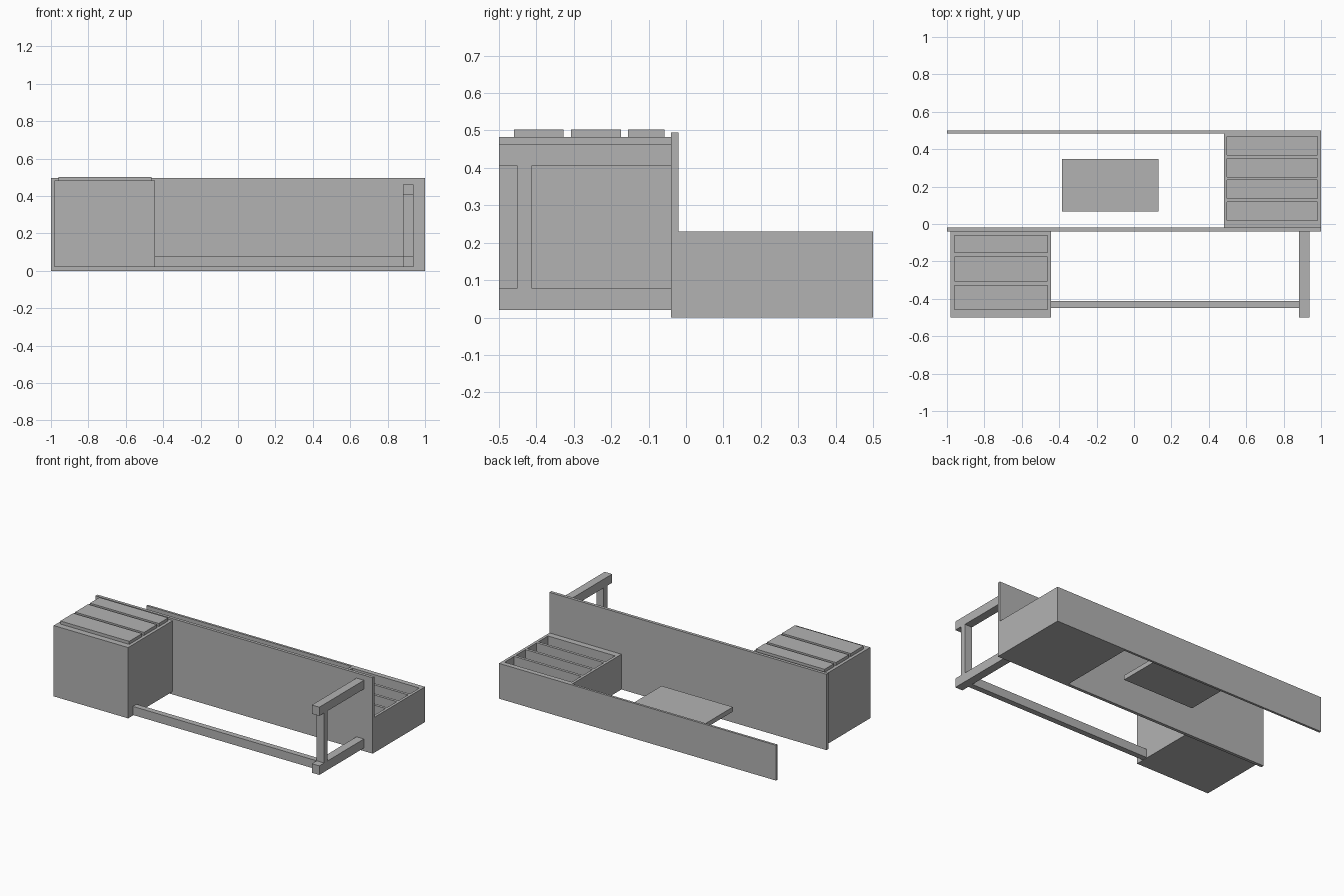
import bpy

if "Cube" in bpy.data.objects:
    bpy.data.objects.remove(bpy.data.objects["Cube"], do_unlink=True)

GREY = (0.45, 0.45, 0.45, 1)
mat = bpy.data.materials.new("plain grey")
mat.use_nodes = True
mat.diffuse_color = GREY
mat.node_tree.nodes["Principled BSDF"].inputs["Base Color"].default_value = GREY


def box(name, x, y, z):
    """Flat-sided block given by its (min, max) range on each axis."""
    spans = (x, y, z)
    bpy.ops.mesh.primitive_cube_add(size=1, location=[(a + b) / 2 for a, b in spans])
    ob = bpy.context.object
    ob.name = name
    ob.scale = [b - a for a, b in spans]
    bpy.ops.object.transform_apply(location=False, rotation=False, scale=True)
    ob.data.materials.append(mat)
    return ob


# Long upright panels
box("main_panel", (-1, 1), (-0.04, -0.02), (0, 0.495))
box("back_panel", (-1, 1), (0.485, 0.5), (0, 0.23))

# Drawer cabinet with three raised drawer fronts
box("cabinet", (-0.98, -0.443), (-0.5, -0.04), (0.02, 0.482))
for i, y in enumerate([(-0.46, -0.327), (-0.308, -0.174), (-0.155, -0.058)]):
    box(f"drawer_front_{i + 1}", (-0.96, -0.463), y, (0.482, 0.502))

# Leg frame and long stretcher
LEG_X = (0.883, 0.937)
box("lower_rail", LEG_X, (-0.5, -0.04), (0.02, 0.079))
box("upper_rail", LEG_X, (-0.5, -0.04), (0.405, 0.462))
box("leg_post", LEG_X, (-0.45, -0.413), (0.079, 0.405))
box("stretcher", (-0.443, 0.883), (-0.45, -0.413), (0.023, 0.079))

# Open compartment unit: floor, walls and evenly spaced dividers
TOP = 0.23
WALL = 0.018
X0, X1, Y0, Y1 = 0.48, 1.0, 0.02, 0.467
box("unit_floor", (X0, X1), (-0.02, 0.485), (0, WALL))
box("unit_front_wall", (X0, X1), (-0.02, Y0), (WALL, TOP))
box("unit_back_wall", (X0, X1), (Y1, 0.485), (WALL, TOP))
box("unit_right_wall", (X0, X0 + WALL), (Y0, Y1), (WALL, TOP))
box("unit_left_wall", (X1 - WALL, X1), (Y0, Y1), (WALL, TOP))
bay = (Y1 - Y0 - 3 * WALL) / 4
for i in range(3):
    y = Y0 + bay + i * (bay + WALL)
    box(f"unit_divider_{i + 1}", (X0 + WALL, X1 - WALL), (y, y + WALL), (WALL, TOP))

# Separate shelf board between the panels
box("shelf_board", (-0.385, 0.13), (0.066, 0.348), (0.12, 0.15))
